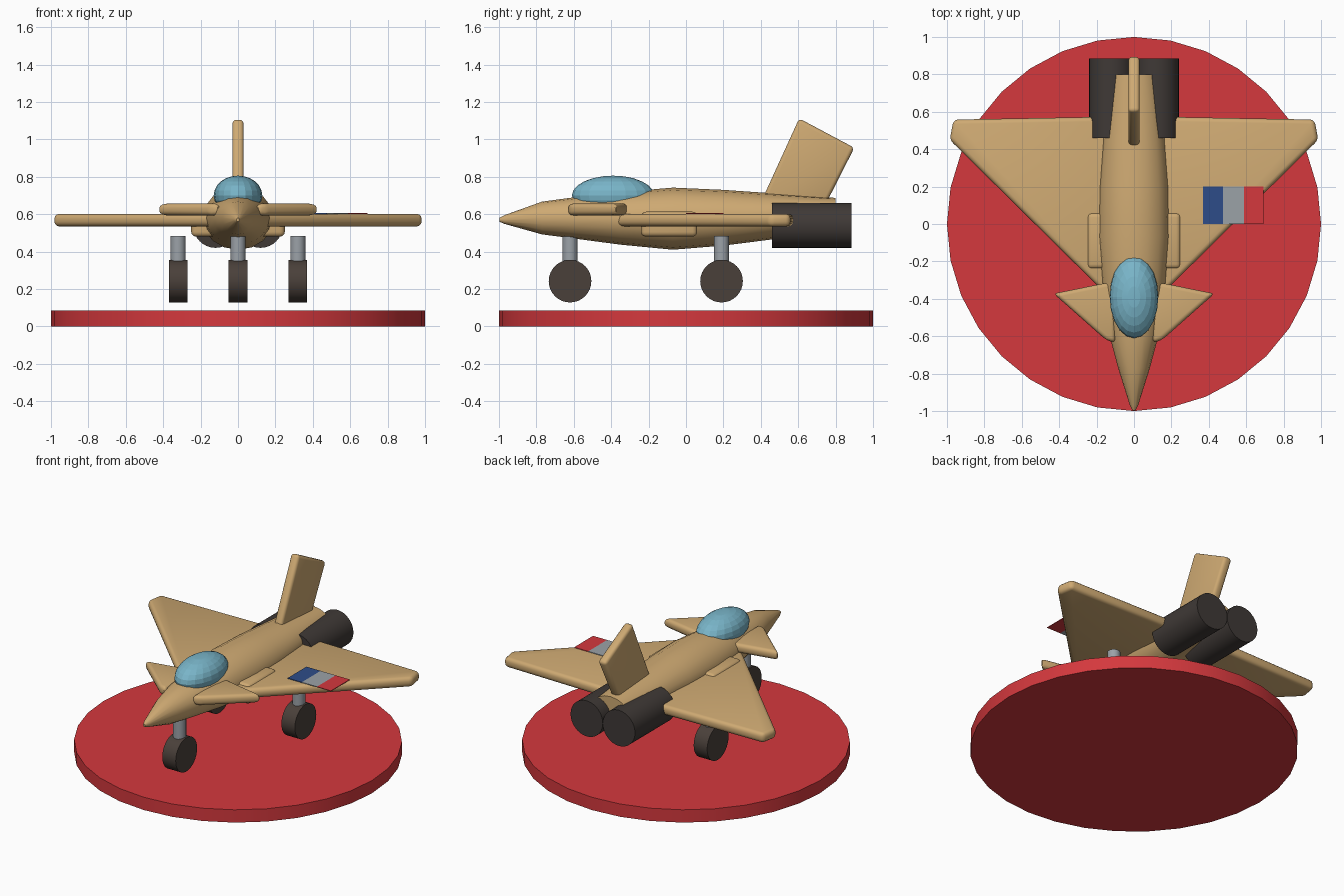
import bpy, bmesh, math
from mathutils import Matrix, Vector

if "Cube" in bpy.data.objects:
    bpy.data.objects.remove(bpy.data.objects["Cube"], do_unlink=True)


def material(name, rgb):
    m = bpy.data.materials.new(name)
    m.use_nodes = True
    m.diffuse_color = (*rgb, 1)
    m.node_tree.nodes["Principled BSDF"].inputs["Base Color"].default_value = (*rgb, 1)
    return m


TAN = material("desert tan", (0.62, 0.40, 0.17))
RED = material("red", (0.66, 0.04, 0.047))
GLASS = material("canopy blue", (0.19, 0.46, 0.58))
DARK = material("engine black", (0.05, 0.041, 0.037))
TYRE = material("tyre brown", (0.068, 0.051, 0.042))
GREY = material("metal grey", (0.33, 0.36, 0.39))
BLUE = material("navy blue", (0.027, 0.073, 0.25))


def finish(name, bm, mat, bevel=0.0, angle=35):
    """Turn a bmesh into a named object, optionally with rounded edges."""
    bmesh.ops.recalc_face_normals(bm, faces=bm.faces)
    if bevel:
        bmesh.ops.bevel(bm, geom=list(bm.edges), offset=bevel, segments=3,
                        profile=0.5, affect='EDGES', clamp_overlap=True)
    me = bpy.data.meshes.new(name)
    bm.to_mesh(me)
    bm.free()
    me.materials.append(mat)
    me.shade_smooth()
    me.set_sharp_from_angle(angle=math.radians(angle))
    ob = bpy.data.objects.new(name, me)
    bpy.context.collection.objects.link(ob)
    return ob


def cylinder(name, mat, centre, radius, length, axis='Z', sides=32):
    turn = {'X': Matrix.Rotation(math.pi / 2, 4, 'Y'),
            'Y': Matrix.Rotation(math.pi / 2, 4, 'X'),
            'Z': Matrix.Identity(4)}[axis]
    bm = bmesh.new()
    bmesh.ops.create_cone(bm, cap_ends=True, segments=sides, radius1=radius,
                          radius2=radius, depth=length,
                          matrix=Matrix.Translation(centre) @ turn)
    return finish(name, bm, mat)


def slab(name, mat, outline, thickness, place, bevel=0.0):
    """Extrude a 2D outline evenly about its plane; place maps (a, b, t) to space."""
    bm = bmesh.new()
    rows = [[bm.verts.new(place(a, b, t)) for a, b in outline]
            for t in (-thickness / 2, thickness / 2)]
    n = len(outline)
    bm.faces.new(rows[0])
    bm.faces.new(rows[1])
    for i in range(n):
        j = (i + 1) % n
        bm.faces.new((rows[0][i], rows[0][j], rows[1][j], rows[1][i]))
    return finish(name, bm, mat, bevel)


def box(name, mat, low, high, bevel=0.0):
    outline = [(low[0], low[1]), (high[0], low[1]), (high[0], high[1]), (low[0], high[1])]
    mid = (low[2] + high[2]) / 2
    return slab(name, mat, outline, high[2] - low[2],
                lambda a, b, t: (a, b, mid + t), bevel)


# Display base
cylinder("display_base", RED, (0, 0, 0.043), 1.0, 0.086)

# Fuselage lofted through rings: y, half width, bottom, top
stations = [(-0.998, 0.008, 0.56, 0.58), (-0.97, 0.022, 0.548, 0.595),
            (-0.77, 0.085, 0.492, 0.667), (-0.6, 0.13, 0.47, 0.69),
            (-0.35, 0.17, 0.437, 0.718), (-0.07, 0.192, 0.41, 0.742),
            (0.2, 0.186, 0.432, 0.73), (0.46, 0.165, 0.465, 0.712),
            (0.8, 0.127, 0.52, 0.687)]
SIDES = 16
bm = bmesh.new()
rings = []
for y, half, low, high in stations:
    rings.append([bm.verts.new((half * math.cos(k * math.tau / SIDES), y,
                                (low + high) / 2 + (high - low) / 2 * math.sin(k * math.tau / SIDES)))
                  for k in range(SIDES)])
for r, s in zip(rings, rings[1:]):
    for k in range(SIDES):
        j = (k + 1) % SIDES
        bm.faces.new((r[k], r[j], s[j], s[k]))
bm.faces.new(rings[0])
bm.faces.new(rings[-1])
finish("fuselage", bm, TAN)

# Canopy
bm = bmesh.new()
bmesh.ops.create_uvsphere(bm, u_segments=20, v_segments=12, radius=1,
                          matrix=Matrix.Translation((0, -0.39, 0.7)) @
                          Matrix.Diagonal((0.13, 0.22, 0.106, 1)))
finish("canopy", bm, GLASS, angle=5)

# Tail fin
slab("tail_fin", TAN, [(0.385, 0.63), (0.605, 1.112), (0.9, 0.955), (0.735, 0.63)],
     0.06, lambda a, b, t: (t, a, b), 0.02)

# Paired parts
wing = [(0.1, -0.424), (0.985, 0.45), (0.965, 0.558), (0.1, 0.574)]
canard = [(0.1, -0.635), (0.15, -0.62), (0.43, -0.372), (0.1, -0.305)]
for side, s in (("left", 1), ("right", -1)):
    slab(side + "_wing", TAN, wing, 0.066,
         lambda a, b, t: (s * a, b, 0.568 + t), 0.024)
    slab(side + "_canard", TAN, canard, 0.062,
         lambda a, b, t: (s * a, b, 0.625 + t), 0.022)
    box(side + "_intake", TAN, (min(s * 0.08, s * 0.25), -0.24, 0.48),
        (max(s * 0.08, s * 0.25), 0.06, 0.613), 0.025)
    cylinder(side + "_engine", DARK, (s * 0.12, 0.672, 0.54), 0.12, 0.426, 'Y')

# Landing gear
for name, x, y in (("nose", 0, -0.62), ("left", 0.32, 0.19), ("right", -0.32, 0.19)):
    cylinder(name + "_strut", GREY, (x, y, 0.383), 0.04, 0.2, sides=20)
    cylinder(name + "_wheel", TYRE, (x, y, 0.242), 0.114, 0.1, 'X')

# Striped marking on the left wing
edges = (0.37, 0.475, 0.588, 0.692)
for name, mat, a, b in zip(("blue", "grey", "red"), (BLUE, GREY, RED), edges, edges[1:]):
    box(name + "_stripe", mat, (a, 0, 0.602), (b, 0.2, 0.606))
